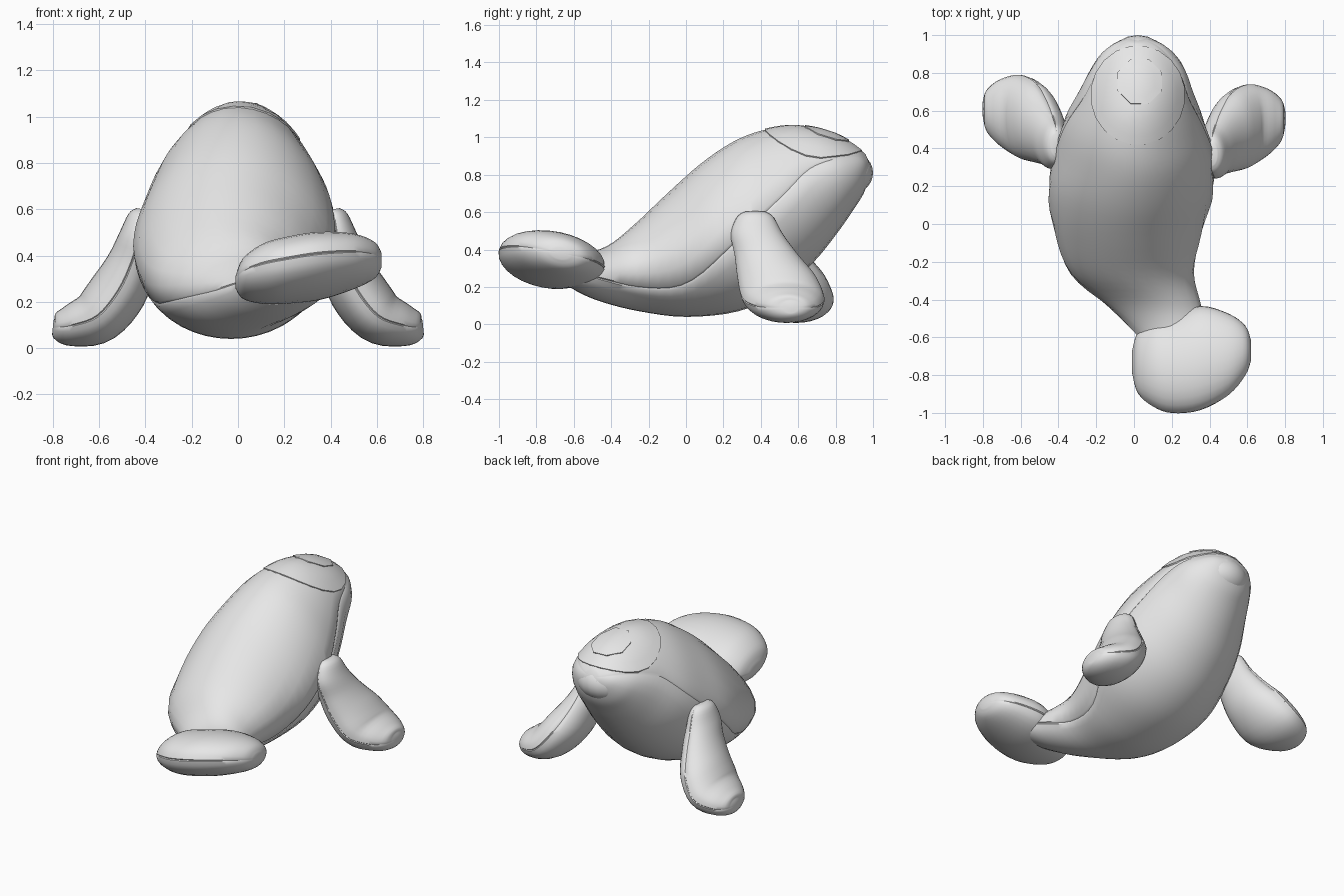
import bpy
import bmesh
from math import sin, cos, pi, asin
from mathutils import Vector
from mathutils.bvhtree import BVHTree

default_cube = bpy.data.objects.get("Cube")
if default_cube:
    bpy.data.objects.remove(default_cube, do_unlink=True)

# One plain colour for the whole animal
skin = bpy.data.materials.new("pale_grey")
skin.use_nodes = True
skin.diffuse_color = (0.8, 0.8, 0.8, 1)
skin.node_tree.nodes["Principled BSDF"].inputs["Base Color"].default_value = skin.diffuse_color


def finish(name, bm):
    """Turn a bmesh into a smooth-shaded object."""
    bmesh.ops.recalc_face_normals(bm, faces=bm.faces[:])
    mesh = bpy.data.meshes.new(name)
    bm.to_mesh(mesh)
    bm.free()
    mesh.materials.append(skin)
    obj = bpy.data.objects.new(name, mesh)
    bpy.context.scene.collection.objects.link(obj)
    bpy.ops.object.select_all(action='DESELECT')
    obj.select_set(True)
    bpy.context.view_layer.objects.active = obj
    bpy.ops.object.shade_smooth_by_angle(angle=pi / 4)
    return obj


def refine(stations, steps=4):
    """Catmull-Rom interpolation through rows of numbers."""
    rows = [stations[0]] + list(stations) + [stations[-1]]
    result = []
    for a, b, c, d in zip(rows, rows[1:], rows[2:], rows[3:]):
        for i in range(steps):
            t = i / steps
            result.append([q + t / 2 * (r - p + t * (2 * p - 5 * q + 4 * r - s + t * (3 * (q - r) + s - p)))
                           for p, q, r, s in zip(a, b, c, d)])
    return result + [list(stations[-1])]


def ring_angles(seam, count=7):
    """Angles around a section, with a narrow groove at the seam on each side."""
    gap = 0.04
    low, high = seam - gap, seam + gap
    half = [(-pi / 2 + (low + pi / 2) * i / count, 1) for i in range(count + 1)]
    half.append((seam, 0.98))
    half += [(high + (pi / 2 - high) * i / count, 1) for i in range(count + 1)]
    return half + [(pi - a, r) for a, r in half[-2:0:-1]]


def loft(name, sections, taper=0):
    """Skin oval sections given as centre, side axis, up axis, seam angle."""
    bm = bmesh.new()
    rings = []
    for centre, side, up, seam in sections:
        rings.append([bm.verts.new(centre + (side * cos(a) * (1 - taper * max(0, sin(a))) + up * sin(a)) * r)
                      for a, r in ring_angles(seam)])
    for a, b in zip(rings, rings[1:]):
        for i in range(len(a)):
            j = (i + 1) % len(a)
            bm.faces.new((a[i], a[j], b[j], b[i]))
    for ring, section in ((rings[0], sections[0]), (rings[-1], sections[-1])):
        tip = bm.verts.new(section[0])
        for i in range(len(ring)):
            bm.faces.new((ring[i], ring[(i + 1) % len(ring)], tip))
    return finish(name, bm)


# Body: top y, top z, bottom y, bottom z, centre x, half width, seam height
body_rows = [
    (-.72, .39, -.74, .28, .27, .14, .5),
    (-.55, .385, -.59, .18, .20, .2, .5),
    (-.42, .42, -.45, .12, .11, .25, .4),
    (-.28, .53, -.25, .07, -.01, .33, .28),
    (-.10, .70, 0, .04, -.03, .395, .25),
    (.08, .86, .28, .07, -.015, .44, .39),
    (.25, .975, .50, .17, 0, .42, .48),
    (.40, 1.035, .68, .33, 0, .37, .53),
    (.56, 1.06, .81, .49, .01, .305, .6),
    (.70, 1.04, .90, .62, .02, .255, .62),
    (.82, 1.0, .95, .70, .02, .2, .65),
    (.91, .95, .98, .79, .02, .13, .65),
    (.96, .91, .99, .84, .02, .05, .6),
]
sections = []
for ty, tz, by, bz, x, width, seam in refine(body_rows):
    top, bottom = Vector((x, ty, tz)), Vector((x, by, bz))
    sections.append(((top + bottom) / 2, Vector((width, 0, 0)), (top - bottom) / 2, asin(2 * seam - 1)))
body = loft("body", sections, taper=.17)

# Tail fluke: x, centre y, centre z, half length, half thickness
fluke_rows = [
    (-.01, -.73, .285, .06, .025),
    (.02, -.735, .3, .16, .08),
    (.1, -.74, .32, .225, .12),
    (.2, -.745, .335, .255, .135),
    (.35, -.71, .355, .275, .137),
    (.5, -.69, .375, .215, .112),
    (.59, -.67, .38, .13, .075),
    (.62, -.67, .38, .05, .03),
]
sections = [(Vector((x, y, z)), Vector((0, l, -l * .2)), Vector((0, h * .2, h)), 0)
            for x, y, z, l, h in refine(fluke_rows)]
loft("tail_fluke", sections)

# Flippers: x, y, z of the centre line, half width, half thickness
flipper_rows = [
    (.41, .37, .6, .06, .03),
    (.415, .37, .57, .1, .06),
    (.43, .38, .48, .14, .085),
    (.46, .43, .37, .17, .105),
    (.515, .485, .25, .21, .125),
    (.605, .52, .14, .22, .12),
    (.71, .54, .1, .175, .095),
    (.78, .55, .09, .11, .065),
    (.8, .56, .09, .04, .03),
]
for name, mirror, shift in (("left_flipper", 1, 0), ("right_flipper", -1, .05)):
    rows = refine(flipper_rows)
    sections = []
    for i, (x, y, z, width, thick) in enumerate(rows):
        before, after = rows[max(i - 1, 0)], rows[min(i + 1, len(rows) - 1)]
        run = Vector((after[0] - before[0], 0, after[2] - before[2])).normalized()
        sections.append((Vector((x * mirror, y + shift, z)), Vector((0, width, 0)),
                         Vector((-run.z * mirror, 0, run.x)) * thick, 0))
    loft(name, sections)

# Muzzle: rounded upper lip overhanging the chin
bm = bmesh.new()
bmesh.ops.create_uvsphere(bm, u_segments=24, v_segments=14, radius=1)
for v in bm.verts:
    v.co = Vector((.02 + v.co.x * .2, .865 + v.co.y * .135 - .05 * v.co.x ** 2, .81 + v.co.z * .12))
finish("muzzle", bm)

# Crown patch and blowhole: thin pads laid over the head
source = bmesh.new()
source.from_mesh(body.data)
surface = BVHTree.FromBMesh(source)
source.free()


def head_pad(name, x, y, rx, ry, sides, lift, rings=6):
    bm = bmesh.new()

    def place(dx, dy, height):
        hit = surface.ray_cast(Vector((x + dx, y + dy, 2)), Vector((0, 0, -1)))
        if hit[0] is None:
            hit = surface.find_nearest(Vector((x + dx, y + dy, .9)))
        return bm.verts.new(hit[0] + hit[1] * height)

    def loop(scale, height):
        turns = [2 * pi * (i + .5) / sides for i in range(sides)]
        return [place(rx * scale * cos(a), ry * scale * sin(a), height) for a in turns]

    loops = [loop((i + 1) / rings, lift) for i in range(rings)] + [loop(1.01, -.005)]
    middle = place(0, 0, lift)
    for i in range(sides):
        j = (i + 1) % sides
        bm.faces.new((middle, loops[0][i], loops[0][j]))
        for a, b in zip(loops, loops[1:]):
            bm.faces.new((a[i], b[i], b[j], a[j]))
    finish(name, bm)


head_pad("crown_patch", .02, .68, .245, .26, 20, .008)
head_pad("blowhole", .03, .75, .12, .125, 8, .015, 3)
